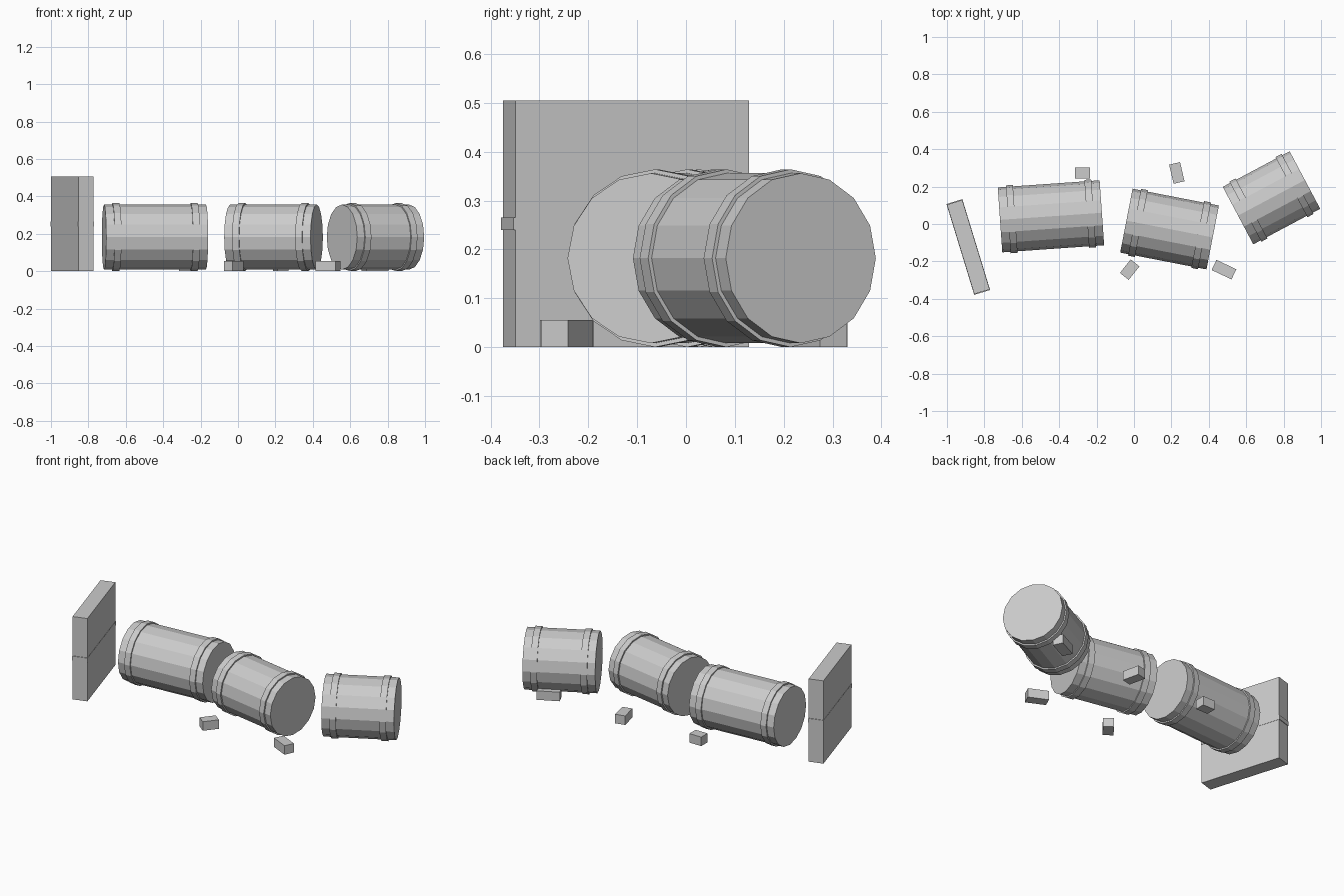
import bpy
from math import pi, radians, cos, sin

if "Cube" in bpy.data.objects:
    bpy.data.objects.remove(bpy.data.objects["Cube"], do_unlink=True)

# One plain stone colour
stone = bpy.data.materials.new("grey_stone")
stone.use_nodes = True
GREY = (0.6, 0.6, 0.6, 1)
stone.diffuse_color = GREY
stone.node_tree.nodes["Principled BSDF"].inputs["Base Color"].default_value = GREY


def finish(name):
    obj = bpy.context.object
    obj.name = name
    obj.data.materials.append(stone)
    return obj


def block(name, centre, size, angle):
    bpy.ops.mesh.primitive_cube_add(size=1, location=centre, rotation=(0, 0, angle))
    obj = finish(name)
    obj.scale = size
    return obj


def lying_cylinder(name, centre, radius, length, angle):
    bpy.ops.mesh.primitive_cylinder_add(
        vertices=16, radius=radius, depth=length,
        location=centre, rotation=(0, pi / 2, angle))
    return finish(name)


# Fallen column drums, each with a raised band near both ends
RADIUS, BAND_RADIUS, BAND_WIDTH, BAND_INSET = 0.174, 0.182, 0.037, 0.063
drums = [
    ("right", -0.444, 0.041, 0.546, 4),
    ("middle", 0.19, -0.027, 0.47, -11),
    ("left", 0.735, 0.14, 0.405, 28),
]
for side, x, y, length, degrees in drums:
    angle = radians(degrees)
    lying_cylinder(f"{side}_drum", (x, y, BAND_RADIUS), RADIUS, length, angle)
    for end, sign in (("inner", -1), ("outer", 1)):
        offset = sign * (length / 2 - BAND_INSET)
        centre = (x + offset * cos(angle), y + offset * sin(angle), BAND_RADIUS)
        lying_cylinder(f"{side}_drum_{end}_band", centre, BAND_RADIUS, BAND_WIDTH, angle)

# Upright square slab with a thin raised course at mid height
slab_angle = radians(17)
block("slab", (-0.886, -0.123, 0.2525), (0.086, 0.5, 0.505), slab_angle)
block("slab_course", (-0.886, -0.123, 0.2525), (0.089, 0.508, 0.026), slab_angle)

# Rubble blocks alternate behind and in front, growing and turning along the row
for i in range(5):
    y = 0.273 if i % 2 == 0 else -0.244
    block(f"rubble_{i + 1}", (-0.275 + 0.252 * i, y, 0.0275),
          (0.08 + 0.0125 * i, 0.06, 0.055), 0.9 * i)
